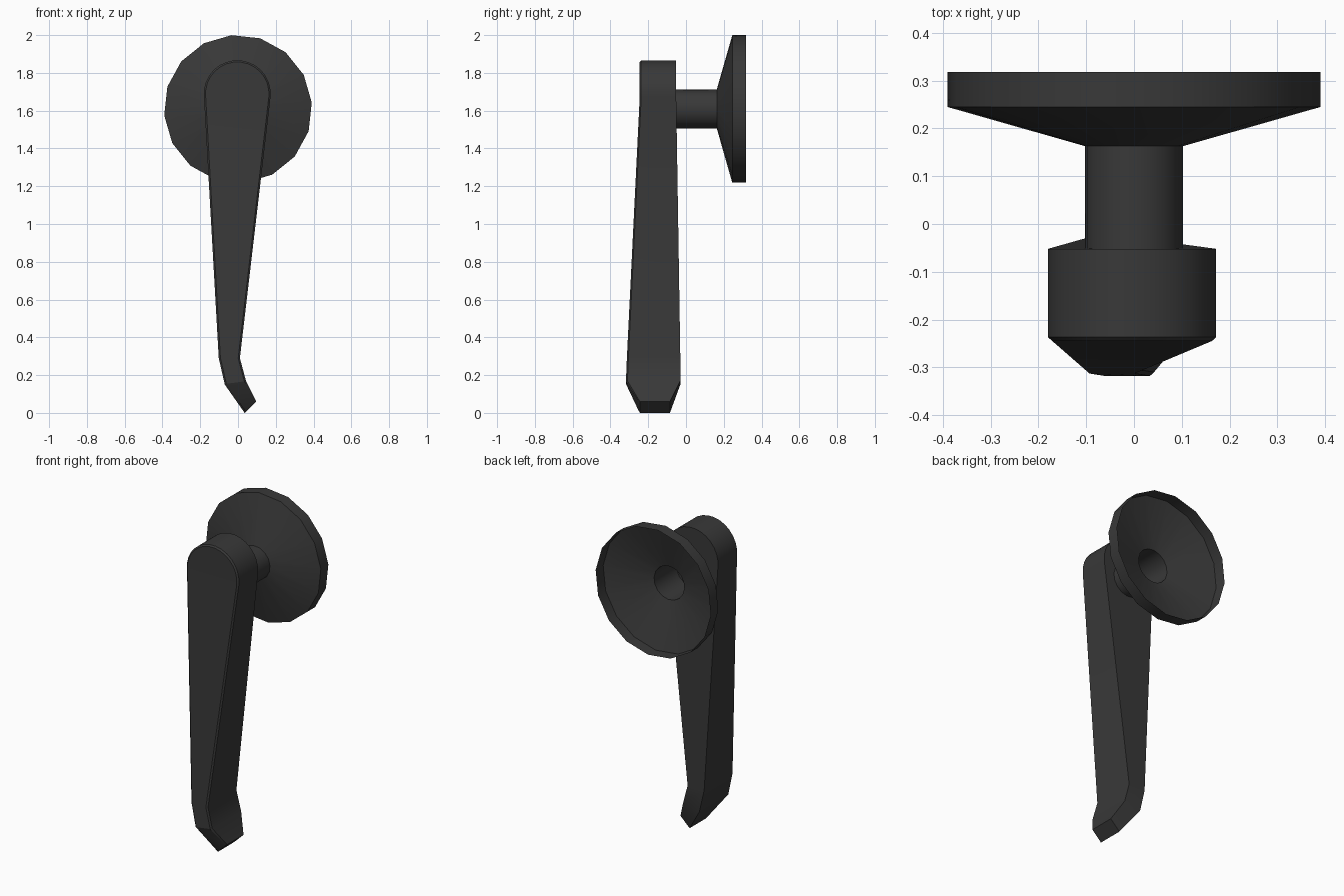
import bpy, bmesh, math
from mathutils import Vector

if "Cube" in bpy.data.objects:
    bpy.data.objects.remove(bpy.data.objects["Cube"])

dark = bpy.data.materials.new("dark_metal")
dark.diffuse_color = (0.04, 0.04, 0.04, 1)
dark.use_nodes = True
dark.node_tree.nodes["Principled BSDF"].inputs["Base Color"].default_value = dark.diffuse_color
AXIS_Z = 1.609


def finish(name, bm, angle):
    bmesh.ops.recalc_face_normals(bm, faces=bm.faces[:])
    mesh = bpy.data.meshes.new(name)
    bm.to_mesh(mesh)
    bm.free()
    mesh.materials.append(dark)
    ob = bpy.data.objects.new(name, mesh)
    bpy.context.collection.objects.link(ob)
    bpy.ops.object.select_all(action='DESELECT')
    ob.select_set(True)
    bpy.context.view_layer.objects.active = ob
    bpy.ops.object.shade_smooth_by_angle(angle=math.radians(angle))
    return ob


def bridge(bm, a, b):
    n = len(a)
    for i in range(n):
        j = (i + 1) % n
        bm.faces.new((a[i], a[j], b[j], b[i]))


def lathe(name, profile, sides, angle):
    """Open shell around the y axis; profile is (radius, y)."""
    bm = bmesh.new()
    rings = []
    for r, y in profile:
        ring = []
        for k in range(sides):
            a = math.radians(5) + 2 * math.pi * k / sides
            ring.append(bm.verts.new((r * math.cos(a), y, AXIS_Z + r * math.sin(a))))
        rings.append(ring)
    for a, b in zip(rings, rings[1:]):
        bridge(bm, a, b)
    return finish(name, bm, angle)


# Hollow dish and the tube joining it to the handle
lathe("rosette", [(0.392, 0.318), (0.392, 0.245), (0.103, 0.163)], 16, 30)
lathe("spindle", [(0.103, 0.163), (0.103, -0.06)], 16, 30)

# Handle outline: right side upward, round head, left side downward
# each row: right (x, z), left (x, z), front y, back y
rows = [((0.097, 0.06), (0.035, 0.0), -0.252, -0.085),
        ((0.042, 0.17), (-0.070, 0.15), -0.318, -0.03),
        ((0.010, 0.29), (-0.102, 0.29), -0.313, -0.03)]
right = [(Vector(r), f, b) for r, l, f, b in rows]
left = [(Vector(l), f, b) for r, l, f, b in reversed(rows)]
head = []
N = 15
for k in range(N + 1):
    a = math.radians(-6 + 192 * k / N)
    head.append((Vector((-0.004 + 0.177 * math.cos(a), 1.69 + 0.177 * math.sin(a))),
                 -0.245, -0.052))
outline = right + head + left
n = len(outline)


def inset(i, d):
    p = outline[i][0]
    e1 = (p - outline[i - 1][0]).normalized()
    e2 = (outline[(i + 1) % n][0] - p).normalized()
    n1, n2 = Vector((-e1.y, e1.x)), Vector((-e2.y, e2.x))
    return p + (n1 + n2) * d / (1 + n1.dot(n2))


# Handle body with a small chamfer around the front face
bm = bmesh.new()
back = [bm.verts.new((p.x, b, p.y)) for p, f, b in outline]
side = [bm.verts.new((p.x, f + 0.008, p.y)) for p, f, b in outline]
front = []
for i, (p, f, b) in enumerate(outline):
    q = inset(i, 0.009)
    front.append(bm.verts.new((q.x, f, q.y)))
bridge(bm, back, side)
bridge(bm, side, front)
for ring in (front, back):
    for i in range(n // 2 - 1):
        bm.faces.new((ring[i], ring[i + 1], ring[n - 2 - i], ring[n - 1 - i]))
finish("lever_handle", bm, 25)
